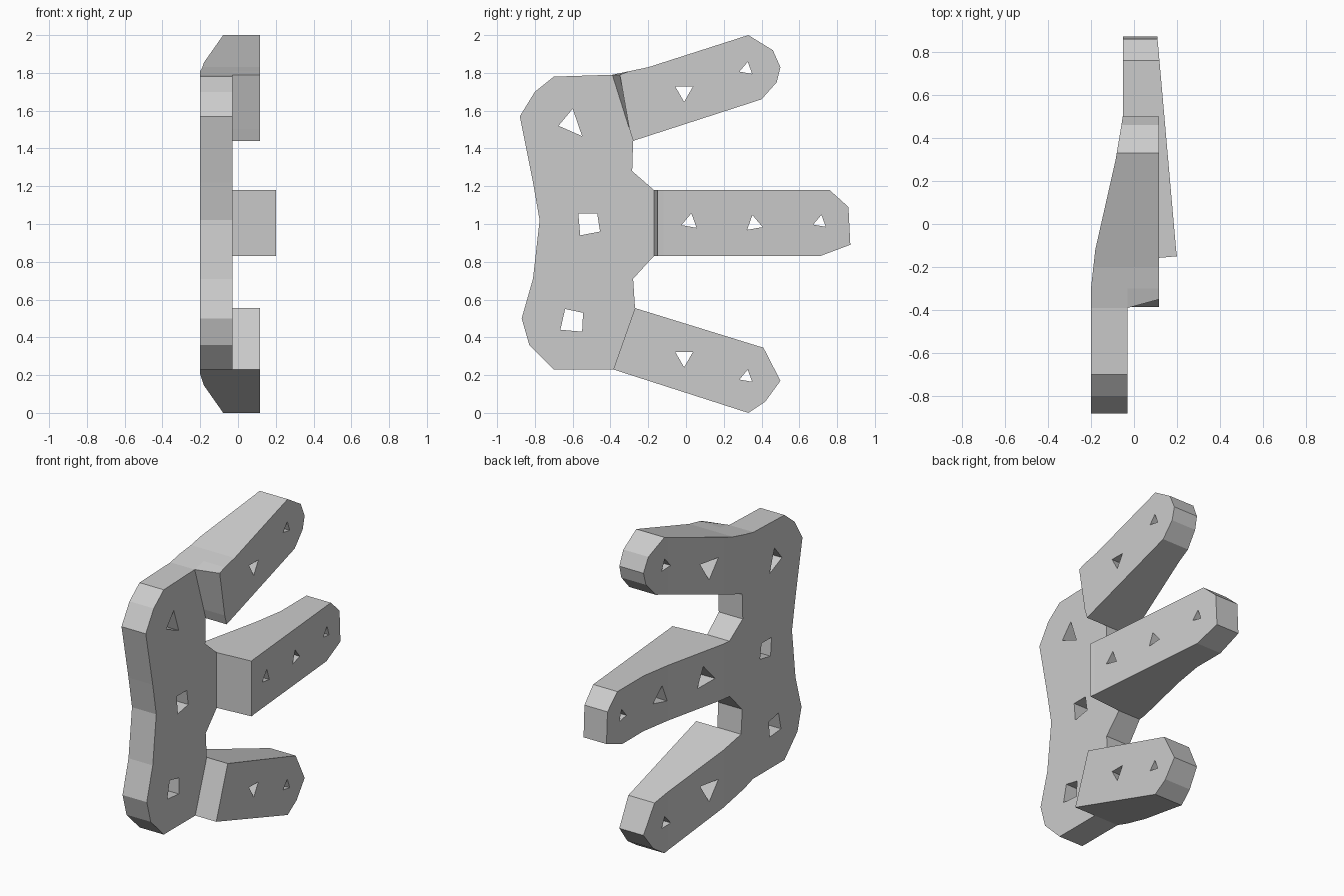
import bpy, bmesh, math
from mathutils import Vector

cube = bpy.data.objects.get("Cube")
if cube:
    bpy.data.objects.remove(cube, do_unlink=True)

grey = bpy.data.materials.new("plain_grey")
grey.use_nodes = True
grey.diffuse_color = (0.6, 0.6, 0.6, 1)
grey.node_tree.nodes["Principled BSDF"].inputs["Base Color"].default_value = (0.6, 0.6, 0.6, 1)

# Side outlines (y, z); fingers share their root edge with the palm
PALM = [(-.88, 1.57), (-.8, 1.7), (-.7, 1.78), (-.39, 1.79), (-.28, 1.44), (-.285, 1.28),
        (-.17, 1.18), (-.17, .83), (-.28, .71), (-.27, .555), (-.385, .23), (-.7, .23),
        (-.83, .36), (-.87, .5), (-.81, .71), (-.775, 1.02), (-.81, 1.22)]
UPPER = [(-.39, 1.79), (-.2, 1.83), (.33, 2), (.46, 1.92), (.5, 1.83), (.48, 1.75),
         (.4, 1.66), (-.28, 1.44)]
MIDDLE = [(-.17, 1.18), (.76, 1.18), (.86, 1.09), (.87, .89), (.71, .83), (-.17, .83)]
LOWER = [(-.27, .555), (.41, .345), (.5, .17), (.42, .06), (.33, 0), (-.385, .23)]

BACK = [(-1, -.2), (-.3, -.2), (-.12, -.18), (.1, -.13), (.3, -.085), (.5, -.052), (1, -.052)]
LEDGE = -.03


def back_x(y):
    """Height of the curved back surface along the fingers."""
    for (y0, x0), (y1, x1) in zip(BACK, BACK[1:]):
        if y <= y1:
            return x0 + (x1 - x0) * (y - y0) / (y1 - y0)


def pad_x(y, z):
    """Height of the raised finger faces."""
    return .185 - .088 * y if .8 < z < 1.2 else .117


def new_object(name, bm):
    mesh = bpy.data.meshes.new(name)
    bm.to_mesh(mesh)
    bm.free()
    ob = bpy.data.objects.new(name, mesh)
    bpy.context.collection.objects.link(ob)
    return ob


# Bracket: flat sheet, sliced, thickened, then fingers raised on the stepped side
bm = bmesh.new()
for i, outline in enumerate([PALM, UPPER, MIDDLE, LOWER]):
    face = bm.faces.new([bm.verts.new((LEDGE, y, z)) for y, z in outline])
    face.material_index = min(i, 1)
bmesh.ops.remove_doubles(bm, verts=bm.verts[:], dist=.0005)
bmesh.ops.triangulate(bm, faces=bm.faces[:])
for y, _ in BACK[1:-1]:
    bmesh.ops.bisect_plane(bm, geom=bm.verts[:] + bm.edges[:] + bm.faces[:],
                           plane_co=(0, y, 0), plane_no=(0, 1, 0), dist=.0005)
back = bm.verts[:]
front = bmesh.ops.extrude_face_region(bm, geom=bm.faces[:], use_keep_orig=True)["geom"]
for v in back:
    v.co.x = back_x(v.co.y)
pads = [f for f in front if isinstance(f, bmesh.types.BMFace) and f.material_index == 1]
raised = bmesh.ops.extrude_face_region(bm, geom=pads)["geom"]
for v in raised:
    if isinstance(v, bmesh.types.BMVert):
        v.co.x = pad_x(v.co.y, v.co.z)
        if v.co.y < -.35 and v.co.z > 1:
            v.co.y += .04
        elif -.2 < v.co.y < -.15 and .8 < v.co.z < 1.2:
            v.co.y += .02
for f in bm.faces:
    f.material_index = 0
bmesh.ops.recalc_face_normals(bm, faces=bm.faces[:])
bmesh.ops.dissolve_limit(bm, angle_limit=.01, verts=bm.verts[:], edges=bm.edges[:])
bracket = new_object("three_finger_bracket", bm)
bracket.data.materials.append(grey)

# Holes: straight in the palm, flared towards the back in the fingers
bm = bmesh.new()


def cut_prism(points, flare=1):
    mid = sum((Vector(p) for p in points), Vector((0, 0))) / len(points)
    rings = []
    for x, s in ((-.3, flare), (.3, 1)):
        ring = [mid + (Vector(p) - mid) * s for p in points]
        rings.append([bm.verts.new((x, p.x, p.y)) for p in ring])
    a, b = rings
    bm.faces.new(a)
    bm.faces.new(b[::-1])
    for i in range(len(a)):
        j = (i + 1) % len(a)
        bm.faces.new((a[i], b[i], b[j], a[j]))


cut_prism([(-.6, 1.61), (-.675, 1.52), (-.55, 1.465)])
cut_prism([(-.57, 1.055), (-.47, 1.055), (-.455, .96), (-.56, .94)])
cut_prism([(-.64, .55), (-.545, .53), (-.55, .43), (-.665, .44)])
for y, z, turn, flare in [(-.01, 1.7, -90, 2.6), (.32, 1.82, 80, 1.3), (.02, 1.01, 80, 2.6),
                          (.36, 1, -20, 2.4), (.71, 1.01, 80, 1.3),
                          (-.01, .295, -90, 2.6), (.32, .19, 80, 1.3)]:
    angles = [math.radians(turn + 120 * k) for k in range(3)]
    cut_prism([(y + .036 * math.cos(a), z + .036 * math.sin(a)) for a in angles], flare)
bmesh.ops.recalc_face_normals(bm, faces=bm.faces[:])
cutter = new_object("hole_cutter", bm)
cutter.hide_render = True

holes = bracket.modifiers.new("holes", 'BOOLEAN')
holes.operation = 'DIFFERENCE'
holes.solver = 'EXACT'
holes.object = cutter
bpy.context.view_layer.objects.active = bracket
bpy.ops.object.modifier_apply(modifier=holes.name)
bpy.data.objects.remove(cutter, do_unlink=True)
